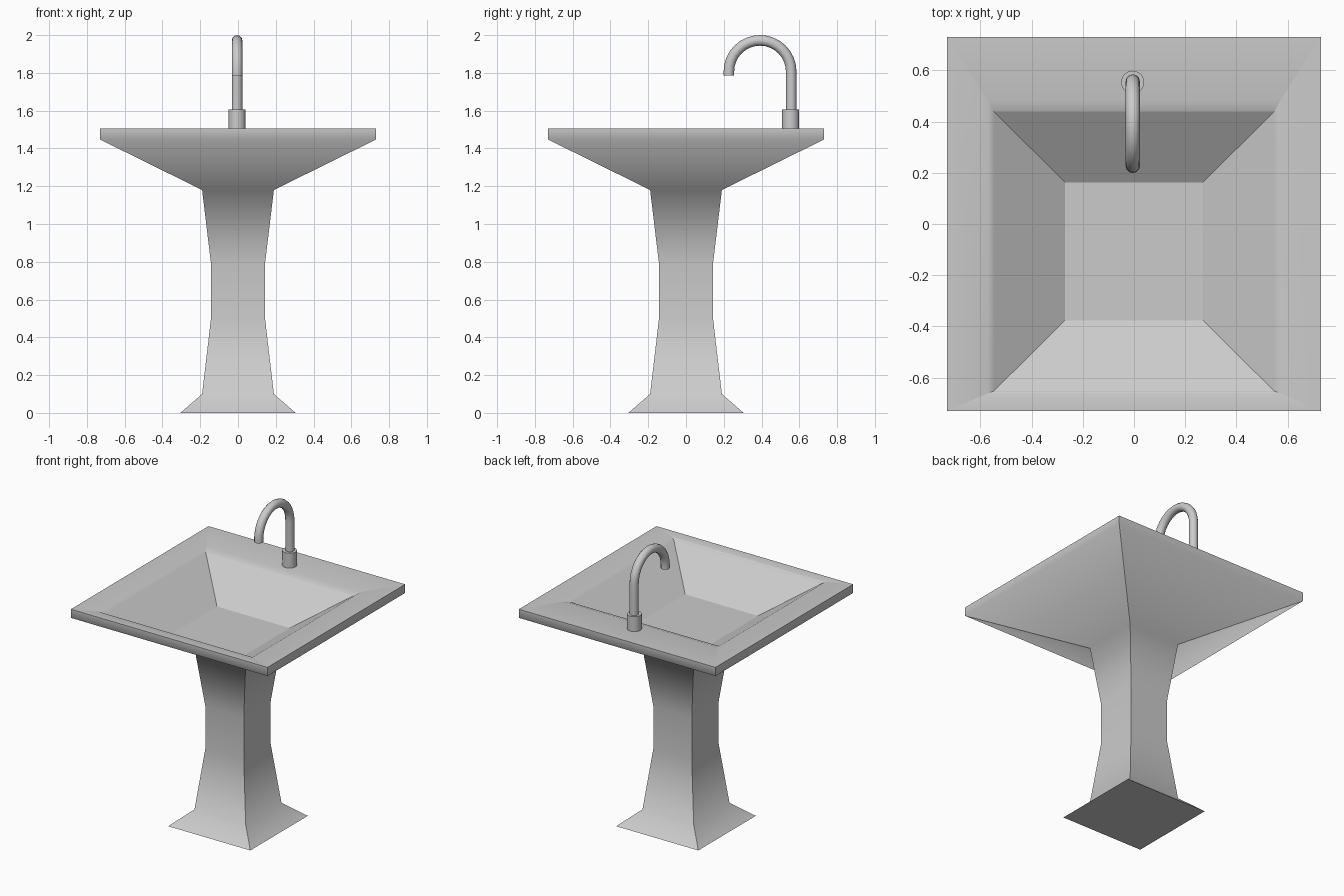
import bpy, bmesh, math

if "Cube" in bpy.data.objects:
    bpy.data.objects.remove(bpy.data.objects["Cube"])

RIM_Z = 1.505
FAUCET_X, FAUCET_Y = -0.005, 0.557


# Pedestal, basin shell and bowl: stacked rectangular rings (half width, y min, y max, z)
def square(half, z):
    return (half, -half, half, z)


rings = [
    square(0.305, 0), square(0.19, 0.10), square(0.143, 0.50), square(0.143, 0.79),
    square(0.19, 1.18), square(0.73, 1.447), square(0.73, RIM_Z),
    (0.572, -0.662, 0.483, RIM_Z),      # edge of the opening
    (0.548, -0.653, 0.44, 1.49),        # shallow lip
    (0.27, -0.377, 0.163, 1.305),       # bowl floor
]
hard_rings = {0, 6, 8, 9}

bm = bmesh.new()
loops = [[bm.verts.new(p) for p in ((-w, y0, z), (w, y0, z), (w, y1, z), (-w, y1, z))]
         for w, y0, y1, z in rings]
bm.faces.new(reversed(loops[0]))
bm.faces.new(loops[-1])
for a, b in zip(loops, loops[1:]):
    for i in range(4):
        j = (i + 1) % 4
        bm.faces.new((a[i], a[j], b[j], b[i]))
for f in bm.faces:
    f.smooth = True
# Corner edges stay hard, rings blend unless listed
for a, b in zip(loops, loops[1:]):
    for i in range(4):
        bm.edges.get((a[i], b[i])).smooth = False
for r in hard_rings:
    for i in range(4):
        bm.edges.get((loops[r][i], loops[r][(i + 1) % 4])).smooth = False
bmesh.ops.recalc_face_normals(bm, faces=bm.faces)
mesh = bpy.data.meshes.new("pedestal_basin")
bm.to_mesh(mesh)
bm.free()
bpy.context.collection.objects.link(bpy.data.objects.new("pedestal_basin", mesh))

# Faucet collar
bpy.ops.mesh.primitive_cylinder_add(vertices=24, radius=0.045, depth=0.11,
                                    location=(FAUCET_X, FAUCET_Y - 0.003, 1.55))
bpy.context.object.name = "faucet_collar"
bpy.ops.object.shade_smooth_by_angle(angle=math.radians(40))

# Faucet spout: swept round tube with a gooseneck arc
R, TUBE, ARC_Z = 0.165, 0.028, 1.807
path = [(FAUCET_Y, 1.56)]
for i in range(17):
    t = math.pi * i / 16
    path.append((FAUCET_Y - R + R * math.cos(t), ARC_Z + R * math.sin(t)))
path.append((FAUCET_Y - 2 * R, 1.787))
curve = bpy.data.curves.new("faucet_spout", 'CURVE')
curve.dimensions = '3D'
curve.bevel_depth = TUBE
curve.bevel_resolution = 4
curve.use_fill_caps = True
spline = curve.splines.new('POLY')
spline.points.add(len(path) - 1)
for p, (y, z) in zip(spline.points, path):
    p.co = (FAUCET_X, y, z, 1)
spout = bpy.data.objects.new("faucet_spout", curve)
bpy.context.collection.objects.link(spout)
bpy.ops.object.select_all(action='DESELECT')
spout.select_set(True)
bpy.context.view_layer.objects.active = spout
bpy.ops.object.convert(target='MESH')
bpy.ops.object.shade_smooth_by_angle(angle=math.radians(40))
